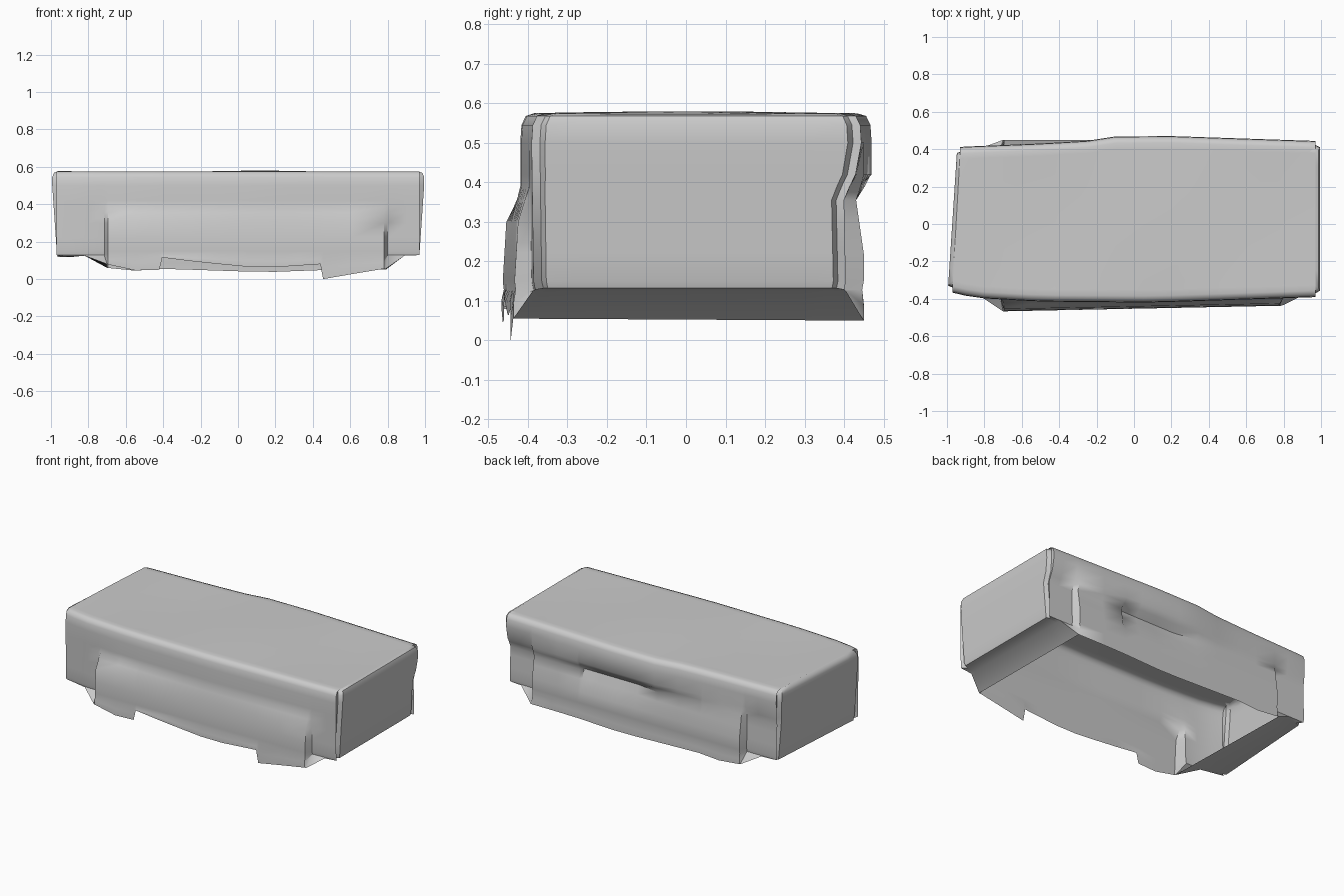
import bpy, bmesh, math

if "Cube" in bpy.data.objects:
    bpy.data.objects.remove(bpy.data.objects["Cube"])


def lerp_table(t, x):
    """Piecewise-linear lookup in a list of (x, value) pairs."""
    if x <= t[0][0]:
        return t[0][1]
    for (a, va), (b, vb) in zip(t, t[1:]):
        if x <= b:
            return va + (vb - va) * (x - a) / (b - a)
    return t[-1][1]


# Grid lines of the cover along its length and (as a fraction) its depth
XS = [-1, -0.97, -0.9, -0.8, -0.715, -0.695, -0.55, -0.42, -0.405, -0.25, -0.1, 0.05,
      0.2, 0.33, 0.44, 0.455, 0.6, 0.78, 0.80, 0.9, 0.97, 1]
TS = [0, 0.04, 0.15, 0.325, 0.5, 0.675, 0.85, 0.96, 1]
NX, NT = len(XS), len(TS)
X0, X1 = -0.70, 0.79          # extent of the hanging skirts

# Plan curves of the upper body, the skirts and the hem heights
FRONT_TOP = [(-1, -0.36), (-0.85, -0.395), (-0.5, -0.415), (0.1, -0.42), (1, -0.39)]
FRONT_END = [(-1, -0.36), (-0.8, -0.39), (0.8, -0.39), (1, -0.385)]
BACK_TOP = [(-1, 0.41), (-0.5, 0.43), (-0.25, 0.445), (-0.1, 0.468), (0.2, 0.47), (1, 0.443)]
FRONT_HEM = [(-0.70, 0.08), (-0.6, 0.045), (-0.42, 0.05), (-0.405, 0.115), (-0.2, 0.09),
             (0.05, 0.066), (0.2, 0.064), (0.44, 0.08), (0.455, 0.0), (0.6, 0.025), (0.78, 0.055)]
BACK_HEM = [(-0.7, 0.06), (-0.55, 0.045), (-0.4, 0.055), (0.15, 0.037), (0.5, 0.05), (0.8, 0.05)]


def front_y(x, z):
    top = lerp_table(FRONT_TOP, x)
    if X0 <= x <= X1:
        hang = -0.467 + 0.03 * (x - X0) / (X1 - X0)
        return lerp_table([(0.1, hang), (0.3, hang + 0.012), (0.39, top), (0.5, top)], z)
    return lerp_table([(0.13, lerp_table(FRONT_END, x)), (0.5, top)], z)


def back_y(x, z):
    top = lerp_table(BACK_TOP, x)
    if X0 <= x <= X1:
        pocket = 0.405 if -0.05 < x < 0.45 else 0.43
        return lerp_table([(0.1, 0.45), (0.22, 0.45), (0.36, pocket), (0.41, top), (0.5, top)], z)
    return lerp_table([(0.13, 0.405), (0.36, 0.40), (0.45, top), (0.5, top)], z)


def point(i, j, z, inset=0.0):
    """Position of grid line (i, j) on the body wall at height z."""
    x, t = XS[i], TS[j]
    y0, y1 = front_y(x, z) + inset, back_y(x, z) - inset
    y = y0 + (y1 - y0) * t
    if i in (0, NX - 1):
        s = -1 if i == 0 else 1
        x -= s * (inset + 0.03 * max(0, 0.57 - z) / 0.44)
        if s < 0:
            x += 0.05 * t
        x -= s * (0.025 if j in (0, NT - 1) else 0)
        if j in (0, NT - 1):
            y += 0.02 if j == 0 else -0.02
    elif i == 1:
        x += 0.04 * t
    return [x, y, z]


perimeter = ([(i, 0) for i in range(NX)] + [(NX - 1, j) for j in range(1, NT)]
             + [(i, NT - 1) for i in range(NX - 2, -1, -1)] + [(0, j) for j in range(NT - 2, 0, -1)])
bm = bmesh.new()

# Soft, slightly uneven top
top = {}
for i in range(NX):
    for j in range(NT):
        p = point(i, j, 0.575, 0.035)
        p[2] += 0.005 * math.sin(5 * p[0] + 1) * math.cos(4 * p[1])
        top[i, j] = bm.verts.new(p)
for i in range(NX - 1):
    for j in range(NT - 1):
        bm.faces.new((top[i, j], top[i + 1, j], top[i + 1, j + 1], top[i, j + 1]))

# Walls as successive rings, with end undersides folding in to the open hem
rings = [[top[k] for k in perimeter]]
levels = [(0.568, 0.014), (0.545, 0.003), (0.5, 0), (0.42, 0), (0.39, 0), (0.355, 0),
          (0.3, 0), (0.22, 0), (0.15, 0), (0.128, 0.004), "under", "hem"]
for level in levels:
    ring = []
    for i, j in perimeter:
        if isinstance(level, tuple):
            p = point(i, j, *level)
            if level[1] == 0.004 and i in (0, NX - 1):
                p[2] = 0.118 if i == 0 else 0.132
        else:
            lo, hi = (-0.82, 0.89) if level == "under" else (X0, X1)
            x = min(max(XS[i], lo), hi)
            z0, z1 = lerp_table(FRONT_HEM, x), lerp_table(BACK_HEM, x)
            z = z0 + (z1 - z0) * TS[j]
            if level == "under":
                z = 0.125 if not X0 <= x <= X1 else (z + 0.128) / 2
            y0, y1 = front_y(x, 0.1), back_y(x, 0.1)
            p = [x, y0 + (y1 - y0) * TS[j], z]
        ring.append(bm.verts.new(p))
    rings.append(ring)
n = len(perimeter)
for a, b in zip(rings, rings[1:]):
    for k in range(n):
        m = (k + 1) % n
        bm.faces.new((a[m], a[k], b[k], b[m]))
bmesh.ops.remove_doubles(bm, verts=bm.verts, dist=0.0005)
bmesh.ops.recalc_face_normals(bm, faces=bm.faces)

mesh = bpy.data.meshes.new("draped_cover")
bm.to_mesh(mesh)
bm.free()
cover = bpy.data.objects.new("draped_cover", mesh)
bpy.context.collection.objects.link(cover)
bpy.context.view_layer.objects.active = cover
cover.select_set(True)
bpy.ops.object.shade_smooth_by_angle(angle=math.radians(50))
